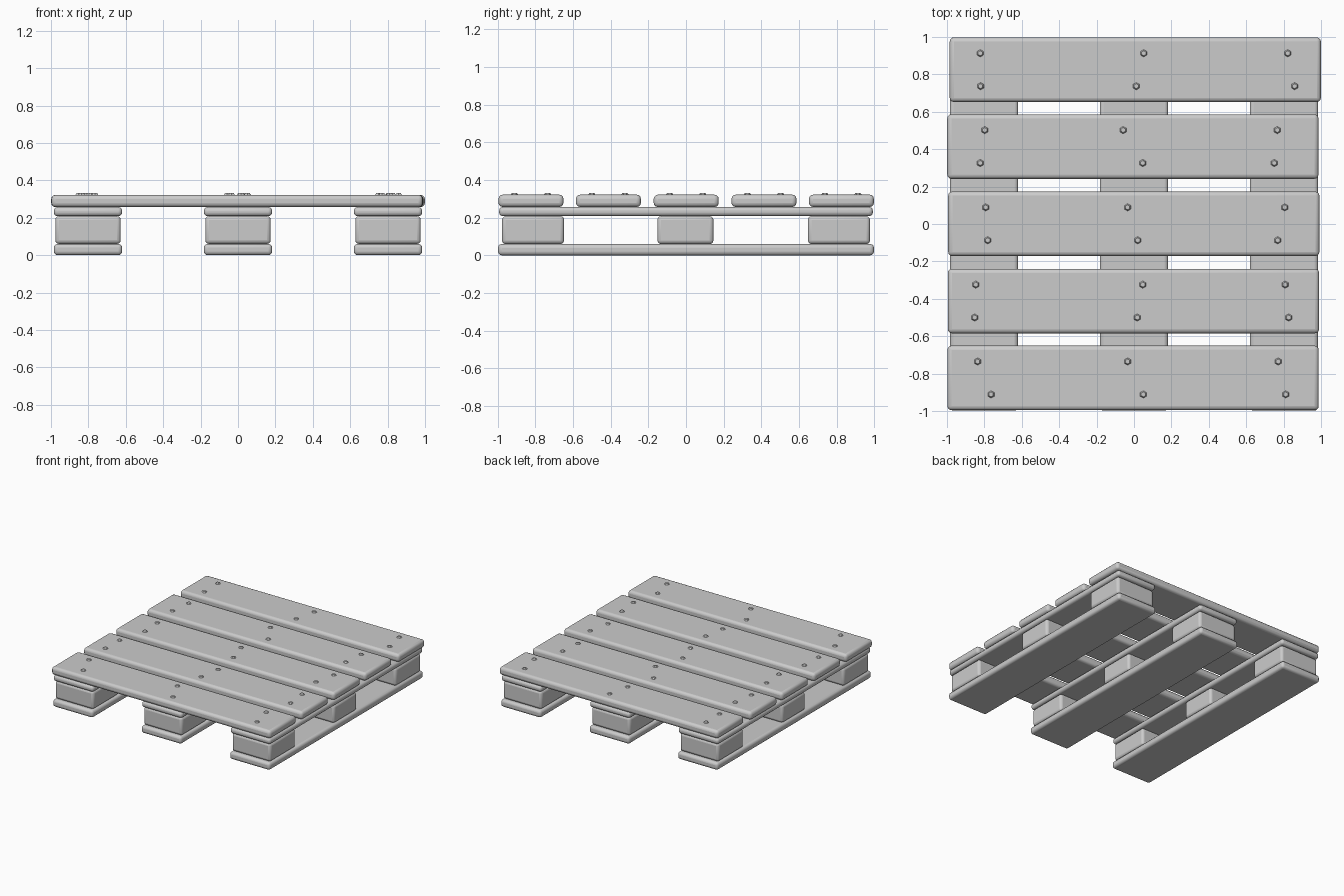
import bpy, math

if "Cube" in bpy.data.objects:
    bpy.data.objects.remove(bpy.data.objects["Cube"])


def smooth(o):
    bpy.ops.object.select_all(action='DESELECT')
    o.select_set(True)
    bpy.context.view_layer.objects.active = o
    bpy.ops.object.shade_smooth_by_angle(angle=math.radians(35))


def box(name, x, y, z0, z1, sx, sy, r=0.02):
    """Rounded plank or block spanning z0..z1."""
    bpy.ops.mesh.primitive_cube_add(size=1, location=(x, y, (z0 + z1) / 2))
    o = bpy.context.object
    o.name = name
    o.scale = (sx, sy, z1 - z0)
    bpy.ops.object.transform_apply(location=False, rotation=False, scale=True)
    b = o.modifiers.new("round", 'BEVEL')
    b.width = r
    b.segments = 3
    smooth(o)
    return o


def bolt(x, y):
    """Low hexagonal bolt head with a chamfered top."""
    bpy.ops.mesh.primitive_cone_add(vertices=6, radius1=0.021, radius2=0.013,
                                    depth=0.012, location=(x, y, 0.326))
    bpy.context.object.name = "bolt_head"


# three runners: bottom board, blocks, upper stringer
for x in (-0.802, 0, 0.802):
    box("bottom_board", x, 0, 0.0, 0.06, 0.365, 1.996)
    box("upper_stringer", x, 0, 0.208, 0.257, 0.365, 1.984)
    for y, w in ((-0.812, 0.33), (-0.003, 0.298), (0.812, 0.33)):
        box("spacer_block", x, y, 0.06, 0.208, 0.35, w)

# deck boards: centre x, centre y, bolt x positions on the back and front rows
deck = [
    (0.007, 0.825, (-0.822, 0.052, 0.822), (-0.820, 0.012, 0.859)),
    (-0.006, 0.414, (-0.798, -0.058, 0.766), (-0.822, 0.047, 0.750)),
    (-0.001, 0.001, (-0.793, -0.034, 0.806), (-0.782, 0.020, 0.768)),
    (-0.003, -0.412, (-0.846, 0.047, 0.808), (-0.852, 0.017, 0.827)),
    (-0.005, -0.823, (-0.836, -0.034, 0.771), (-0.764, 0.050, 0.811)),
]
for cx, cy, back, front in deck:
    box("deck_board", cx, cy, 0.257, 0.322, 1.985, 0.345, 0.022)
    for x in back:
        bolt(x, cy + 0.088)
    for x in front:
        bolt(x, cy - 0.088)
